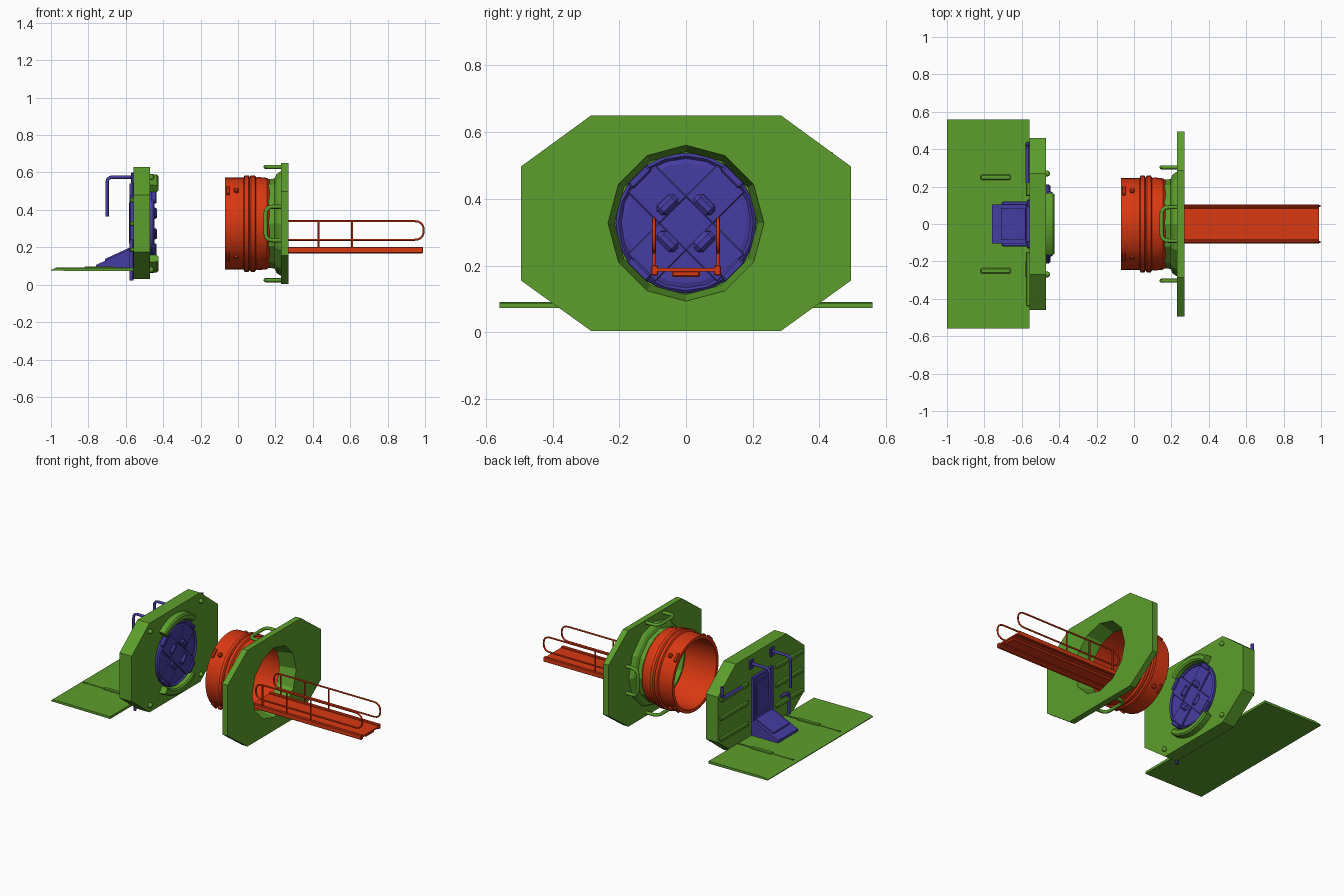
import bpy, bmesh, math
from mathutils import Vector, Matrix

if "Cube" in bpy.data.objects:
    bpy.data.objects.remove(bpy.data.objects["Cube"])

AXIS = 0.327  # height of the tunnel axis


def material(name, rgb):
    m = bpy.data.materials.new(name)
    m.use_nodes = True
    m.diffuse_color = (*rgb, 1)
    m.node_tree.nodes["Principled BSDF"].inputs["Base Color"].default_value = (*rgb, 1)
    return m


GREEN = material("leaf green", (0.107, 0.342, 0.025))
RED = material("orange red", (0.70, 0.04, 0.006))
BLUE = material("indigo blue", (0.062, 0.046, 0.36))


def finish(name, bm, mat, smooth=False):
    bmesh.ops.recalc_face_normals(bm, faces=bm.faces)
    me = bpy.data.meshes.new(name)
    bm.to_mesh(me)
    bm.free()
    ob = bpy.data.objects.new(name, me)
    bpy.context.collection.objects.link(ob)
    me.materials.append(mat)
    if smooth:
        bpy.ops.object.select_all(action="DESELECT")
        ob.select_set(True)
        bpy.context.view_layer.objects.active = ob
        bpy.ops.object.shade_smooth_by_angle(angle=math.radians(35))
    return ob


def box(name, mat, x, y, z, bevel=0.0, turn=None):
    """Box from ranges; turn spins it about the tunnel axis."""
    bm = bmesh.new()
    bmesh.ops.create_cube(bm, size=1)
    for v in bm.verts:
        v.co = [(r[0] + r[1]) / 2 + c * (r[1] - r[0]) for r, c in zip((x, y, z), v.co)]
    if bevel:
        bmesh.ops.bevel(bm, geom=bm.edges[:], offset=bevel, segments=1, affect="EDGES")
    if turn is not None:
        bm.transform(Matrix.Translation((0, 0, AXIS)) @ Matrix.Rotation(turn, 4, "X"))
    return finish(name, bm, mat)


def prism(name, mat, outline, axis, lo, hi):
    """Extrude an outline along x (points are y,z) or y (points are x,z)."""
    bm = bmesh.new()
    put = (lambda p: (lo, *p)) if axis == "x" else (lambda p: (p[0], lo, p[1]))
    face = bm.faces.new([bm.verts.new(put(p)) for p in outline])
    ext = bmesh.ops.extrude_face_region(bm, geom=[face])
    step = Vector((hi - lo, 0, 0) if axis == "x" else (0, hi - lo, 0))
    bmesh.ops.translate(bm, vec=step, verts=[v for v in ext["geom"] if isinstance(v, bmesh.types.BMVert)])
    return finish(name, bm, mat)


def lathe(name, mat, profile, sides, closed=True, start=0.0, sweep=math.tau, smooth=False):
    """Spin an (x, radius) profile about the tunnel axis."""
    bm = bmesh.new()
    vs = [bm.verts.new((x, r * math.sin(start), r * math.cos(start))) for x, r in profile]
    es = [bm.edges.new((a, b)) for a, b in zip(vs, vs[1:] + vs[:1])]
    if not closed:
        bm.edges.remove(es[-1])
        es.pop()
    bmesh.ops.spin(bm, geom=vs + es, cent=(0, 0, 0), axis=(-1, 0, 0), angle=sweep, steps=sides)
    bmesh.ops.remove_doubles(bm, verts=bm.verts, dist=0.0005)
    if sweep < 6:
        bmesh.ops.holes_fill(bm, edges=[e for e in bm.edges if e.is_boundary])
    bmesh.ops.translate(bm, vec=(0, 0, AXIS), verts=bm.verts)
    return finish(name, bm, mat, smooth)


def tube(name, mat, path, radius, bend=0.03, cyclic=False):
    """Round tube through the points with rounded corners."""
    pts = [Vector(p) for p in path]
    out = []
    for i, p in enumerate(pts):
        if not cyclic and i in (0, len(pts) - 1):
            out.append(p)
            continue
        u = (pts[i - 1] - p).normalized() * bend
        w = (pts[(i + 1) % len(pts)] - p).normalized() * bend
        out += [p + u * (1 - t) ** 2 + w * t ** 2 for t in (0, 0.25, 0.5, 0.75, 1)]
    cu = bpy.data.curves.new(name, "CURVE")
    cu.dimensions = "3D"
    cu.bevel_depth = radius
    cu.bevel_resolution = 2
    cu.use_fill_caps = True
    sp = cu.splines.new("POLY")
    sp.points.add(len(out) - 1)
    for q, p in zip(sp.points, out):
        q.co = (*p, 1)
    sp.use_cyclic_u = cyclic
    ob = bpy.data.objects.new(name, cu)
    bpy.context.collection.objects.link(ob)
    cu.materials.append(mat)
    return ob


def octagon(y_in, y_out, z_lo, z_a, z_b, z_hi):
    half = [(y_in, z_lo), (y_out, z_a), (y_out, z_b), (y_in, z_hi)]
    return half + [(-y, z) for y, z in reversed(half)]


# --- Outer flange plate with a twelve-sided opening ---
flange = prism("flange_plate", GREEN, octagon(0.285, 0.495, 0.004, 0.155, 0.497, 0.65), "x", 0.23, 0.27)
cutter = lathe("opening_cutter", GREEN, [(0.2, 0), (0.2, 0.234), (0.3, 0.234), (0.3, 0)], 12, closed=False)
cutter.hide_render = True
cutter.hide_viewport = True
cut = flange.modifiers.new("opening", "BOOLEAN")
cut.object = cutter
cut.solver = "EXACT"
lathe("flange_collar", GREEN, [(0.27, 0.234), (0.16, 0.214), (0.16, 0.237), (0.195, 0.24),
                               (0.205, 0.262), (0.22, 0.275), (0.232, 0.28)], 12)
for k in range(4):
    turn = Matrix.Rotation(k * math.pi / 2, 3, "X")
    loop = [turn @ Vector(p) + Vector((0, 0, AXIS)) for p in
            ((0.24, -0.09, 0.303), (0.147, -0.09, 0.303), (0.147, 0.09, 0.303), (0.24, 0.09, 0.303))]
    tube("flange_handle", GREEN, loop, 0.011, 0.04)

# --- Docking tunnel ---
lathe("tunnel", RED, [(-0.07, 0.225), (-0.07, 0.247), (0.03, 0.247), (0.036, 0.258), (0.056, 0.258),
                      (0.062, 0.249), (0.07, 0.258), (0.09, 0.258), (0.097, 0.247), (0.11, 0.249),
                      (0.155, 0.244), (0.17, 0.23), (0.17, 0.22)], 32, smooth=True)
for k in range(4):
    a = math.radians(45 + 90 * k)
    box("tunnel_latch", RED, (-0.062, -0.045), (-0.03, 0.03), (0.24, 0.256), 0.003, a)
    box("tunnel_stud", RED, (-0.022, 0.004), (-0.013, 0.013), (0.235, 0.262), 0.006, a)

# --- Gangway with side rails ---
box("gangway_deck", RED, (0.17, 0.99), (-0.098, 0.098), (0.182, 0.192))
box("gangway_keel", RED, (0.17, 0.985), (-0.042, 0.042), (0.166, 0.184), 0.004)
for s in (-1, 1):
    inner, outer = sorted((s * 0.084, s * 0.105))
    box("gangway_beam", RED, (0.17, 0.99), (inner, outer), (0.17, 0.201), 0.003)
    y = s * 0.096
    tube("gangway_rail", RED, [(0.2, y, 0.34), (0.993, y, 0.34), (0.993, y, 0.24), (0.2, y, 0.24)], 0.0055, 0.05, True)
    for x in (0.25, 0.43, 0.61):
        tube("gangway_post", RED, [(x, y, 0.19), (x, y, 0.34)], 0.005)

# --- Hatch wall ---
prism("hatch_wall", GREEN, octagon(0.27, 0.46, 0.03, 0.175, 0.48, 0.63), "x", -0.56, -0.47)
for s in (-1, 1):
    mid = 0 if s > 0 else math.pi
    lathe("guide_arc", GREEN, [(-0.475, 0.215), (-0.433, 0.218), (-0.425, 0.228), (-0.425, 0.252),
                               (-0.433, 0.262), (-0.475, 0.265)], 10, start=mid - 0.68, sweep=1.36)
    for z in (0.08, 0.575):
        bm = bmesh.new()
        bmesh.ops.create_uvsphere(bm, u_segments=12, v_segments=8, radius=0.016)
        bmesh.ops.translate(bm, vec=(-0.465, s * 0.27, z), verts=bm.verts)
        finish("wall_stud", bm, GREEN, True)
    for z in (0.12, 0.26, 0.385):
        lo, hi = sorted((s * 0.15, s * 0.44))
        box("wall_ledge", GREEN, (-0.578, -0.555), (lo, hi), (z + 0.055, z + 0.08), 0.005)

# --- Hatch disc with four clamps ---
lathe("hatch_disc", BLUE, [(-0.475, 0), (-0.475, 0.196), (-0.46, 0.196), (-0.455, 0.18), (-0.455, 0)],
      24, closed=False)
lathe("hatch_ring", BLUE, [(-0.472, 0.196), (-0.455, 0.194), (-0.446, 0.202), (-0.455, 0.211),
                           (-0.472, 0.211)], 20, smooth=True)
for k in range(4):
    a = math.radians(45 + 90 * k)
    box("clamp_arm", BLUE, (-0.46, -0.447), (-0.058, 0.058), (0.055, 0.19), 0.003, a)
    box("clamp_foot", BLUE, (-0.465, -0.436), (-0.04, 0.04), (0.184, 0.212), 0.006, a)
    box("clamp_knob", BLUE, (-0.455, -0.432), (-0.036, 0.036), (0.058, 0.098), 0.012, a)

# --- Entry panel, step and hand rails ---
box("entry_panel", BLUE, (-0.58, -0.555), (-0.105, 0.105), (0.1, 0.48), 0.004)
box("entry_frame", BLUE, (-0.584, -0.57), (-0.085, 0.085), (0.22, 0.44), 0.004)
prism("step_wedge", BLUE, [(-0.76, 0.085), (-0.56, 0.085), (-0.56, 0.195), (-0.58, 0.19), (-0.76, 0.105)],
      "y", -0.105, 0.105)
prism("step_tread", BLUE, [(-0.71, 0.12), (-0.58, 0.18), (-0.58, 0.198), (-0.71, 0.138)], "y", -0.085, 0.085)
for s in (-1, 1):
    tube("hand_rail", BLUE, [(-0.55, s * 0.11, 0.575), (-0.7, s * 0.11, 0.575), (-0.7, s * 0.11, 0.365)], 0.009)
    box("rail_mount", BLUE, (-0.572, -0.555), (s * 0.11 - 0.02, s * 0.11 + 0.02), (0.54, 0.6), 0.004)
tube("upper_hook", BLUE, [(-0.57, 0.22, 0.46), (-0.57, 0.43, 0.46), (-0.57, 0.43, 0.54)], 0.01)
tube("lower_hook", BLUE, [(-0.57, -0.2, 0.235), (-0.57, -0.28, 0.235), (-0.57, -0.28, 0.022)], 0.01)

# --- Boarding ramp ---
prism("ramp", GREEN, [(-1.0, 0.075), (-0.56, 0.072), (-0.56, 0.088), (-0.94, 0.09), (-0.98, 0.087), (-1.0, 0.08)],
      "y", -0.56, 0.56)
for s in (-1, 1):
    y = s * 0.25
    box("ramp_seam", GREEN, (-0.975, -0.56), (y - 0.004, y + 0.004), (0.08, 0.093))
    box("ramp_hinge", GREEN, (-0.82, -0.66), (y - 0.014, y + 0.014), (0.08, 0.097), 0.004)
